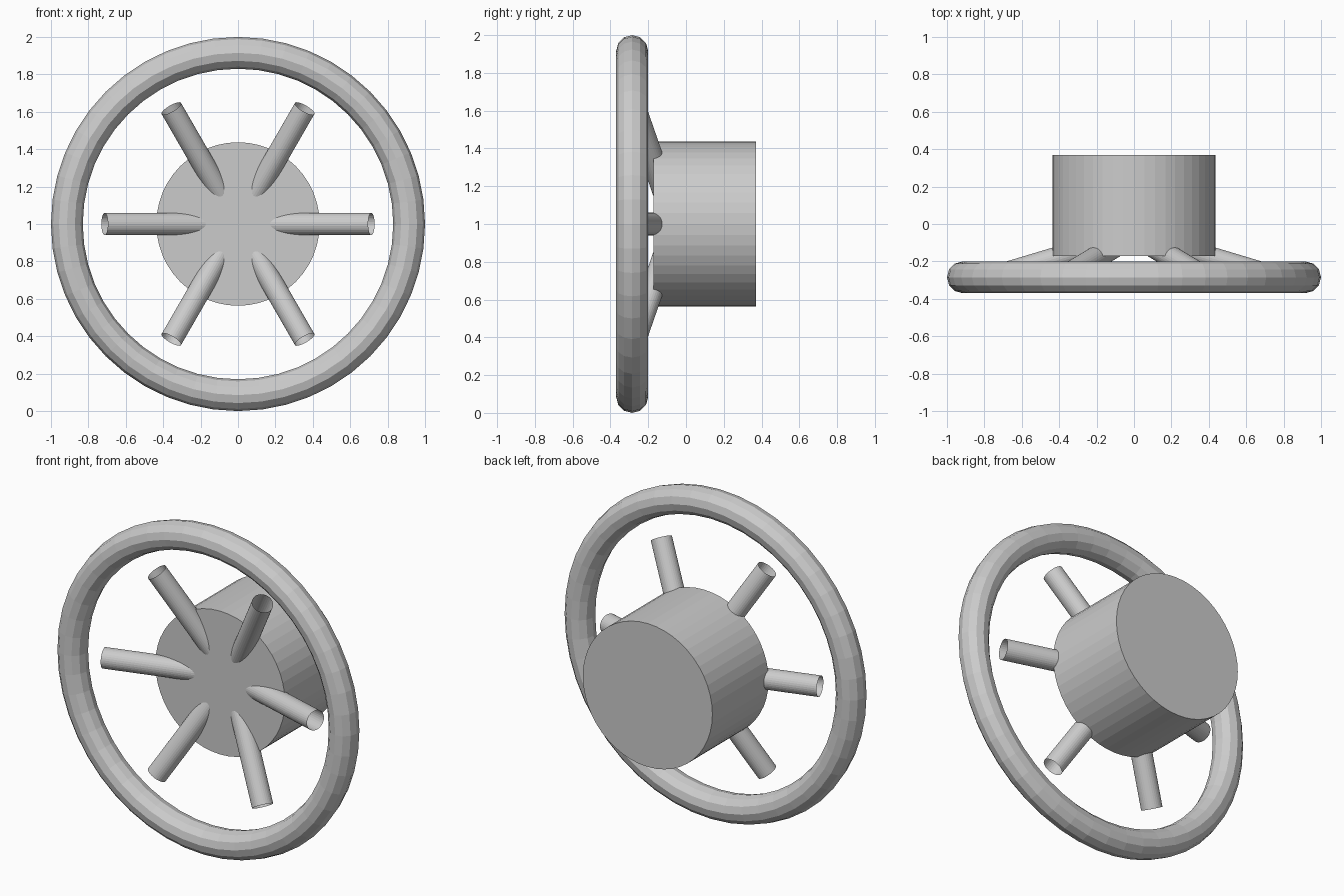
import bpy
from math import cos, sin, pi
from mathutils import Vector

if "Cube" in bpy.data.objects:
    bpy.data.objects.remove(bpy.data.objects["Cube"])

CZ = 1.0  # height of the wheel axis


def put_cylinder(name, start, end, radius, sides, fill):
    axis = end - start
    bpy.ops.mesh.primitive_cylinder_add(
        vertices=sides, radius=radius, depth=axis.length,
        end_fill_type=fill, location=(start + end) / 2,
        rotation=axis.to_track_quat('Z', 'Y').to_euler())
    ob = bpy.context.object
    ob.name = name
    return ob


# Outer ring, facing the front
bpy.ops.mesh.primitive_torus_add(
    major_segments=48, minor_segments=12, major_radius=0.915,
    minor_radius=0.085, location=(0, -0.285, CZ), rotation=(pi / 2, 0, 0))
bpy.context.object.name = "rim"

# Solid drum behind the ring
put_cylinder("hub", Vector((0, -0.172, CZ)), Vector((0, 0.37, CZ)),
             0.437, 48, 'NGON')

# Six open tubes leaning forward from the hub towards the rim
for i in range(6):
    a = i * pi / 3
    out = Vector((cos(a), 0, sin(a)))
    start = Vector((0, -0.088, CZ)) + out * 0.1
    end = Vector((0, -0.272, CZ)) + out * 0.713
    put_cylinder(f"spoke_{i + 1}", start, end, 0.06, 32, 'NOTHING')
